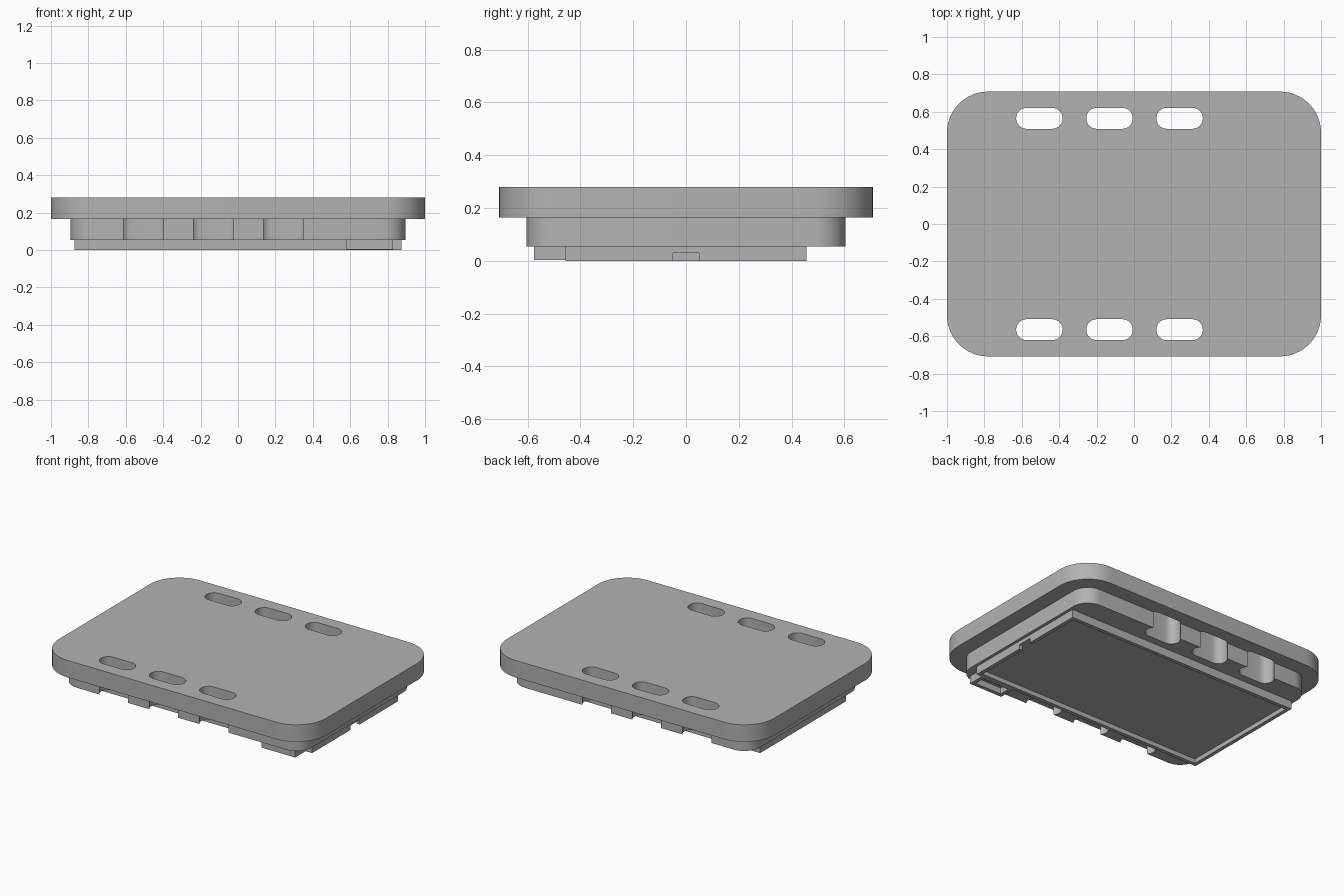
import bpy
import bmesh
import math
from mathutils import Vector

cube = bpy.data.objects.get("Cube")
if cube:
    bpy.data.objects.remove(cube, do_unlink=True)

grey = bpy.data.materials.new("plain grey")
grey.use_nodes = True
grey.diffuse_color = (0.45, 0.45, 0.45, 1)
grey.node_tree.nodes["Principled BSDF"].inputs["Base Color"].default_value = (0.45, 0.45, 0.45, 1)


def slab(name, x0, x1, y0, y1, z0, z1, radius=0, steps=12):
    """Upright prism with a rounded-rectangle outline."""
    bm = bmesh.new()
    corners = [(x1, y1, -1, -1), (x0, y1, 1, -1), (x0, y0, 1, 1), (x1, y0, -1, 1)]
    outline = []
    for i, (x, y, sx, sy) in enumerate(corners):
        if not radius:
            outline.append((x, y))
            continue
        for k in range(steps + 1):
            a = (i + k / steps) * math.pi / 2
            outline.append((x + sx * radius + radius * math.cos(a),
                            y + sy * radius + radius * math.sin(a)))
    base = bm.faces.new([bm.verts.new((x, y, z0)) for x, y in outline])
    up = bmesh.ops.extrude_face_region(bm, geom=[base])
    top = [v for v in up["geom"] if isinstance(v, bmesh.types.BMVert)]
    bmesh.ops.translate(bm, verts=top, vec=Vector((0, 0, z1 - z0)))
    bmesh.ops.remove_doubles(bm, verts=bm.verts, dist=0.0001)
    bmesh.ops.recalc_face_normals(bm, faces=bm.faces)
    mesh = bpy.data.meshes.new(name)
    bm.to_mesh(mesh)
    bm.free()
    mesh.materials.append(grey)
    obj = bpy.data.objects.new(name, mesh)
    bpy.context.collection.objects.link(obj)
    return obj


def cut(target, cutters):
    """Subtract helper solids from a part, then remove the helpers."""
    bpy.context.view_layer.objects.active = target
    for cutter in cutters:
        cutter.hide_render = True
        mod = target.modifiers.new("cut", "BOOLEAN")
        mod.operation = "DIFFERENCE"
        mod.solver = "EXACT"
        mod.object = cutter
        bpy.ops.object.modifier_apply(modifier=mod.name)


# Stepped lid: wide top plate and narrower middle plate
top_plate = slab("top_plate", -1, 1, -0.708, 0.708, 0.165, 0.28, 0.22)
middle_plate = slab("middle_plate", -0.895, 0.895, -0.605, 0.605, 0.055, 0.165, 0.115)

# Strap slots through both plates, breaking out of the middle plate's sides
slots = []
for cx in (-0.506, -0.131, 0.244):
    for cy in (-0.565, 0.565):
        slots.append(slab("slot_cutter", cx - 0.124, cx + 0.124,
                          cy - 0.056, cy + 0.056, -0.1, 0.4, 0.0555, 8))
cut(top_plate, slots)
cut(middle_plate, slots)

# Bottom frame with a shallow recess and a notch in one short side
bottom_frame = slab("bottom_frame", -0.875, 0.875, -0.457, 0.457, 0, 0.055)
recess = slab("recess_cutter", -0.85, 0.85, -0.432, 0.432, -0.1, 0.03)
notch = slab("notch_cutter", 0.8, 0.95, -0.05, 0.05, -0.1, 0.03)
cut(bottom_frame, [recess, notch])

# Small open pocket on the front edge of the frame
corner_pocket = slab("corner_pocket", 0.58, 0.83, -0.575, -0.457, 0.003, 0.055)
pocket = slab("pocket_cutter", 0.605, 0.805, -0.55, -0.457 - 0.02, -0.1, 0.045)
cut(corner_pocket, [pocket])

for helper in slots + [recess, notch, pocket]:
    bpy.data.objects.remove(helper, do_unlink=True)

# Smooth curved walls, sharp rims
for obj in (top_plate, middle_plate, bottom_frame, corner_pocket):
    bpy.ops.object.select_all(action="DESELECT")
    obj.select_set(True)
    bpy.context.view_layer.objects.active = obj
    bpy.ops.object.shade_smooth_by_angle(angle=math.radians(30))
